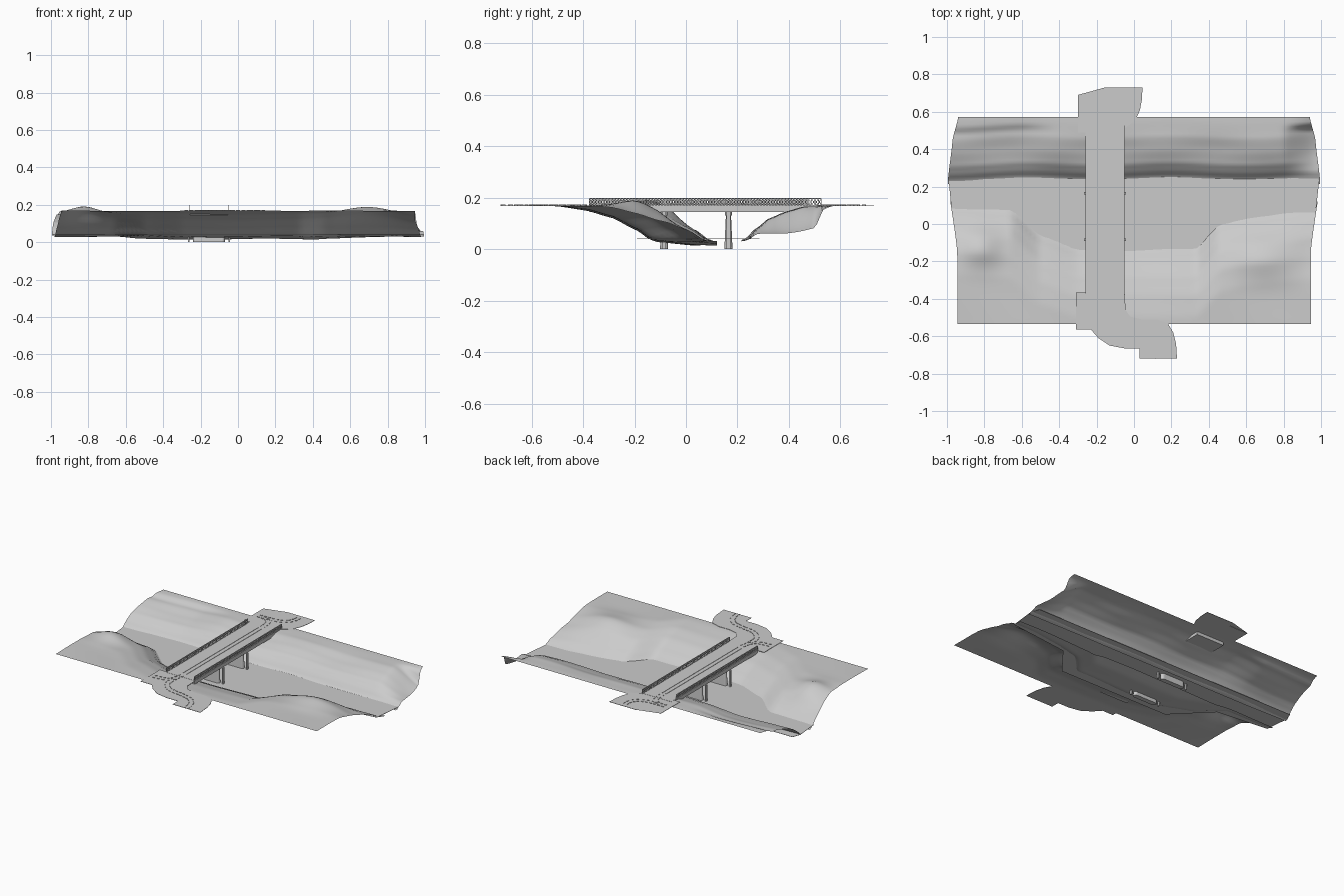
import bpy, bmesh, math
from mathutils import Vector

if "Cube" in bpy.data.objects:
    bpy.data.objects.remove(bpy.data.objects["Cube"])


def finish(bm, name, smooth=False):
    me = bpy.data.meshes.new(name)
    bm.normal_update()
    bm.to_mesh(me)
    bm.free()
    ob = bpy.data.objects.new(name, me)
    bpy.context.collection.objects.link(ob)
    if smooth:
        for p in me.polygons:
            p.use_smooth = True
    return ob


def add_prism(bm, outline, z0, z1):
    # extruded counter-clockwise outline
    lo = [bm.verts.new((x, y, z0)) for x, y in outline]
    hi = [bm.verts.new((x, y, z1)) for x, y in outline]
    n = len(lo)
    caps = [bm.faces.new(lo[::-1]), bm.faces.new(hi)]
    for i in range(n):
        j = (i + 1) % n
        bm.faces.new((lo[i], lo[j], hi[j], hi[i]))
    if n > 4:
        bmesh.ops.triangulate(bm, faces=caps)


def add_box(bm, x0, x1, y0, y1, z0, z1):
    add_prism(bm, [(x0, y0), (x1, y0), (x1, y1), (x0, y1)], z0, z1)


def interp(t, pts):
    # softened interpolation through (t, value) pairs
    if t <= pts[0][0]:
        return pts[0][1]
    for (a, va), (b, vb) in zip(pts, pts[1:]):
        if t <= b:
            k = (t - a) / (b - a)
            return va + (vb - va) * (0.7 * k + 0.3 * k * k * (3 - 2 * k))
    return pts[-1][1]


def bump(x, y, cx, cy, rx, ry):
    return math.exp(-((x - cx) / rx) ** 2 - ((y - cy) / ry) ** 2)


HALF_WIDTH = [(-0.53, 0.945), (-0.15, 0.945), (0.23, 0.995), (0.45, 0.97), (0.57, 0.94)]
SOUTH_SHORE = [(-1, 0.09), (-0.66, 0.07), (-0.5, -0.07), (-0.3, -0.14),
               (0.33, -0.14), (0.46, 0.0), (0.6, 0.03), (1, 0.07)]
SOUTH_PROFILE = [(-0.28, 0.028), (-0.18, 0.016), (-0.03, 0.03), (0, 0.04), (0.05, 0.075),
                 (0.15, 0.125), (0.25, 0.153), (0.36, 0.167)]
NORTH_PROFILE = [(-0.03, 0.03), (0, 0.04), (0.04, 0.085), (0.08, 0.117), (0.15, 0.142),
                 (0.22, 0.163), (0.3, 0.167)]
NORTH_BENCH = [(-0.03, 0.03), (0, 0.045), (0.03, 0.06), (0.12, 0.064), (0.25, 0.078), (0.285, 0.155), (0.32, 0.167)]


def south_z(x, y):
    z = interp(interp(x, SOUTH_SHORE) - y, SOUTH_PROFILE)
    edge = max(0, min(1, (y + 0.53) / 0.15))
    z += edge * (0.05 * bump(x, y, -0.82, -0.12, 0.11, 0.1)
                 + 0.042 * bump(x, y, 0.68, -0.18, 0.17, 0.11)
                 - 0.03 * bump(x, y, 1.0, -0.14, 0.14, 0.14)
                 + 0.003 * math.sin(9 * x + 5 * y))
    return max(z, 0.014)


def north_z(x, y):
    d = y - 0.245 - 0.006 * math.sin(8 * x) + 0.02 * max(0, -x - 0.6)
    bench = interp(x, [(-0.95, 0.2), (-0.6, 0.2), (-0.4, 0), (0.8, 0), (0.97, 1)])
    z = interp(d, NORTH_PROFILE) * (1 - bench) + interp(d, NORTH_BENCH) * bench
    return z + 0.005 * math.sin(11 * x) * bump(x, y, x, 0.4, 1, 0.07)


def bank(name, y0, y1, height, nx=90, ny=34):
    bm = bmesh.new()
    rows = []
    for j in range(ny + 1):
        y = y0 + (y1 - y0) * j / ny
        w = interp(y, HALF_WIDTH)
        xs = [w * (2 * i / nx - 1) for i in range(nx + 1)]
        rows.append([bm.verts.new((x, y, height(x, y))) for x in xs])
    for a, b in zip(rows, rows[1:]):
        for i in range(nx):
            bm.faces.new((a[i], a[i + 1], b[i + 1], b[i]))
    return finish(bm, name, True)


# Land and river
bank("south_bank", -0.535, 0.12, south_z)
bank("north_bank", 0.215, 0.572, north_z, ny=28)
bm = bmesh.new()
add_prism(bm, [(-0.4, -0.19), (0.4, -0.19), (0.55, 0.0), (0.97, 0.05), (0.99, 0.23), (0.97, 0.285),
               (-0.97, 0.285), (-0.99, 0.23), (-0.975, 0.07), (-0.62, 0.03)], 0.039, 0.041)
finish(bm, "river_water")


# Flat approach roads
def road(name, outline):
    bm = bmesh.new()
    add_prism(bm, outline, 0.1675, 0.1695)
    finish(bm, name)


road("north_road", [(-0.30, 0.69), (-0.16, 0.69), (-0.155, 0.73), (0.045, 0.73), (0.043, 0.67), (0.032, 0.61),
                    (0.01, 0.56), (-0.05, 0.51), (-0.26, 0.46), (-0.26, 0.49), (-0.30, 0.49)][::-1])
road("south_road", [(-0.31, -0.365), (-0.05, -0.365), (-0.045, -0.46), (-0.02, -0.495), (0.04, -0.51),
                    (0.12, -0.51), (0.18, -0.53), (0.21, -0.58), (0.225, -0.64), (0.23, -0.72), (0.03, -0.72),
                    (0.03, -0.665), (-0.05, -0.665), (-0.13, -0.65), (-0.19, -0.61), (-0.23, -0.565),
                    (-0.31, -0.565)][::-1])


# Painted road markings
def dashes(bm, pts, offset, dash=0.014, gap=0.014, w=0.004):
    pts = [Vector((x, y)) for x, y in pts]
    ext = [2 * pts[0] - pts[1]] + pts + [2 * pts[-1] - pts[-2]]
    path = []
    for p0, p1, p2, p3 in zip(ext, ext[1:], ext[2:], ext[3:]):
        for k in range(40):
            t = k / 40
            path.append(0.5 * (2 * p1 + (p2 - p0) * t + (2 * p0 - 5 * p1 + 4 * p2 - p3) * t * t
                               + (3 * p1 - p0 - 3 * p2 + p3) * t ** 3))
    run, start = 0, path[0]
    for a, b in zip(path, path[1:]):
        run += (b - a).length
        if run >= dash and start is not None:
            d = (b - start).normalized()
            n = Vector((-d.y, d.x))
            add_prism(bm, [start + n * (offset - w / 2), b + n * (offset - w / 2),
                           b + n * (offset + w / 2), start + n * (offset + w / 2)], 0.169, 0.1725)
            start = None
        if run >= dash + gap:
            run, start = 0, b


bm = bmesh.new()
for pts in ([(-0.155, -0.36), (-0.17, -0.42), (-0.21, -0.455), (-0.29, -0.465)],
            [(-0.165, -0.42), (-0.16, -0.5), (-0.1, -0.56), (0, -0.58), (0.07, -0.6), (0.115, -0.65), (0.13, -0.72)],
            [(-0.155, 0.47), (-0.16, 0.53), (-0.19, 0.575), (-0.27, 0.59)],
            [(-0.26, 0.59), (-0.14, 0.595), (-0.08, 0.62), (-0.055, 0.66), (-0.05, 0.70)]):
    for off in (-0.014, 0.014):
        dashes(bm, pts, off)
finish(bm, "dashed_markings")
bm = bmesh.new()
for x in (-0.17, -0.142):
    add_box(bm, x - 0.002, x + 0.002, -0.33, 0.45, 0.169, 0.1725)
finish(bm, "centre_lines")

# Bridge deck
bm = bmesh.new()
add_box(bm, -0.257, -0.053, -0.375, 0.52, 0.145, 0.1705)
finish(bm, "bridge_deck")


# Lattice railings
def railing(name, x, y0, y1):
    bm = bmesh.new()
    h = 0.0025
    for z in (0.168, 0.194):
        add_box(bm, x - h, x + h, y0, y1, z, z + 0.004)
    n = round((y1 - y0) / 0.012)
    step = (y1 - y0) / n
    for i in range(n + 1):
        y = y0 + i * step
        add_box(bm, x - 0.002, x + 0.002, y - 0.0012, y + 0.0012, 0.17, 0.196)
        if i < n:
            for s, a, b in ((-1, 0.171, 0.195), (1, 0.195, 0.171)):
                t = 0.002
                v = [bm.verts.new((x + s * 0.001, yy, zz)) for yy, zz in
                     ((y, a - t), (y + step, b - t), (y + step, b + t), (y, a + t))]
                bm.faces.new(v)
    finish(bm, name)


railing("west_railing", -0.258, -0.37, 0.47)
railing("east_railing", -0.052, -0.375, 0.525)


# Tapered round-ended piers with slim end columns
def pier(name, y):
    bm = bmesh.new()
    rings = []
    for z, r in ((0, 0.0155), (0.03, 0.0145), (0.13, 0.010), (0.13, 0.013), (0.146, 0.013)):
        ring = []
        for side, cx in ((1, -0.085), (-1, -0.225)):
            for k in range(9):
                a = math.pi * k / 8 - math.pi / 2 + (0 if side > 0 else math.pi)
                ring.append(bm.verts.new((cx + r * math.cos(a), y + r * math.sin(a), z)))
        rings.append(ring)
    n = len(rings[0])
    for a, b in zip(rings, rings[1:]):
        for i in range(n):
            bm.faces.new((a[i], a[(i + 1) % n], b[(i + 1) % n], b[i]))
    bm.faces.new(rings[0][::-1])
    bm.faces.new(rings[-1])
    for x in (-0.262, -0.048):
        add_box(bm, x - 0.004, x + 0.004, y - 0.007, y + 0.007, 0, 0.147)
    finish(bm, name)


pier("south_pier", -0.085)
pier("north_pier", 0.165)
